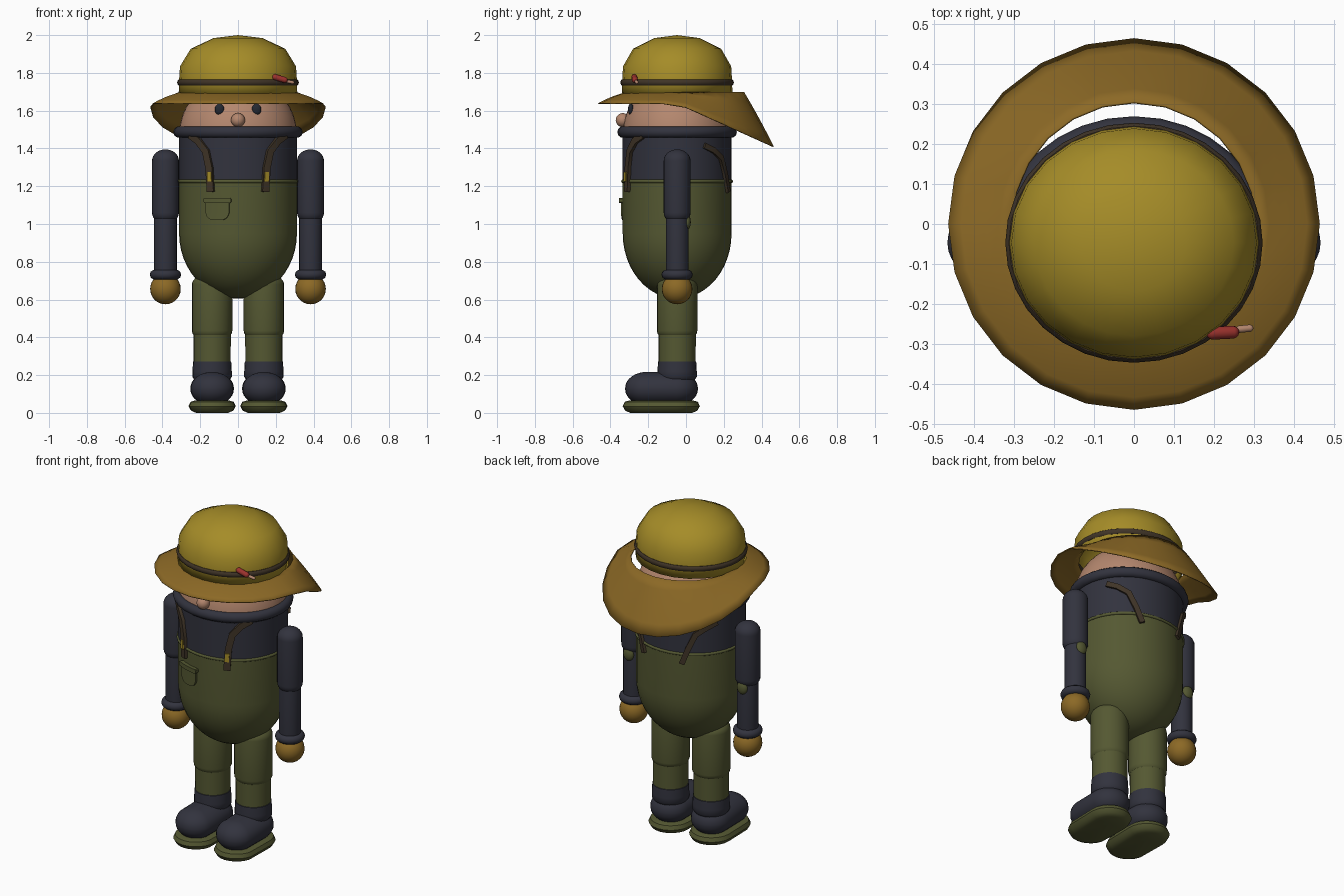
import bpy, bmesh, math
from math import sin, cos, pi, asin, sqrt

if "Cube" in bpy.data.objects:
    bpy.data.objects.remove(bpy.data.objects["Cube"])

def mat(name, r, g, b):
    m = bpy.data.materials.new(name)
    m.diffuse_color = (r, g, b, 1)
    m.use_nodes = True
    m.node_tree.nodes["Principled BSDF"].inputs["Base Color"].default_value = m.diffuse_color
    return m

YELLOW = mat("mustard yellow", .376, .262, .021)
OCHRE = mat("ochre", .262, .141, .019)
NAVY = mat("dark navy", .032, .033, .048)
OLIVE = mat("olive green", .090, .098, .032)
SKIN = mat("skin", .456, .242, .156)
BROWN = mat("dark brown", .050, .034, .020)
RED = mat("red", .328, .032, .026)
EYE = mat("eye black", .018, .022, .032)

RX, RY, CY = .312, .288, -.047      # body cross-section and its centre
RATIO = RY / RX

def finish(name, bm, m, loc=(0, 0, 0), rot=(0, 0, 0), solid=0):
    bmesh.ops.remove_doubles(bm, verts=bm.verts, dist=1e-5)
    bmesh.ops.recalc_face_normals(bm, faces=bm.faces)
    me = bpy.data.meshes.new(name)
    bm.to_mesh(me)
    bm.free()
    ob = bpy.data.objects.new(name, me)
    bpy.context.collection.objects.link(ob)
    me.materials.append(m)
    ob.location, ob.rotation_euler = loc, rot
    bpy.ops.object.select_all(action='DESELECT')
    ob.select_set(True)
    bpy.context.view_layer.objects.active = ob
    bpy.ops.object.shade_smooth_by_angle(angle=math.radians(42))
    if solid:
        s = ob.modifiers.new("thickness", 'SOLIDIFY')
        s.thickness, s.offset = solid, -1
    return ob

def skin_rings(bm, rings, wrap=False):
    """Bridge rows of points into quads; each row is a closed loop."""
    vs = [[bm.verts.new(p) for p in r] for r in rings]
    for a, b in zip(vs, vs[1:] + vs[:1] if wrap else vs[1:]):
        for i in range(len(a)):
            j = (i + 1) % len(a)
            bm.faces.new((a[i], a[j], b[j], b[i]))
    return vs

def lathe(name, prof, m, loc=(0, 0, 0), sy=1, seg=24, wrap=False, rot=(0, 0, 0), solid=0, toe=0):
    bm = bmesh.new()
    skin_rings(bm, [[(r * cos(2 * pi * i / seg), r * sy * sin(2 * pi * i / seg), z)
                     for i in range(seg)] for r, z in prof], wrap)
    for v in bm.verts:                      # stretch the front half forwards
        if v.co.y < -1e-4:
            v.co.y -= toe
    # collapse zero-area pole quads
    bmesh.ops.dissolve_degenerate(bm, edges=bm.edges, dist=1e-6)
    return finish(name, bm, m, loc, rot, solid)

def dome(r, z, h, a0, a1, n=8):
    return [(r * max(0, cos(a0 + (a1 - a0) * i / n)), z + h * sin(a0 + (a1 - a0) * i / n))
            for i in range(n + 1)]

def capsule(r, z0, z1, cap=None):
    c = cap or r
    return dome(r, z0 + c, c, -pi / 2, 0) + dome(r, z1 - c, c, 0, pi / 2)

def ball(name, r, m, loc, sz=1, sy=1):
    return lathe(name, dome(r, 0, r * sz, -pi / 2, pi / 2, 14), m, loc, sy)

def ring(name, R, r, m, loc, sy=1, sz=1, seg=32):
    prof = [(R + r * cos(2 * pi * i / 10), r * sz * sin(2 * pi * i / 10)) for i in range(10)]
    return lathe(name, prof, m, loc, sy, seg, wrap=True)

def body_patch(name, path, m, out, back=False):
    """Plate following the body; path holds (x, z, width)."""
    side = 1 if back else -1
    pts = [(.3 * asin(x / RX), z, w) for x, z, w in path]
    def on_body(s, z, o):
        a = s / .3
        return ((RX + o) * sin(a), CY + side * (RY + o) * cos(a), z)
    rows = []
    for i, (s, z, w) in enumerate(pts):
        p, q = pts[max(i - 1, 0)], pts[min(i + 1, len(pts) - 1)]
        ds, dz = q[0] - p[0], q[1] - p[1]
        l = sqrt(ds * ds + dz * dz)
        us = [w * (k / 4 - .5) for k in range(5)]
        at = lambda u, o: on_body(s - dz / l * u, z + ds / l * u, o)
        rows.append([at(u, out) for u in us] + [at(u, -.01) for u in reversed(us)])
    bm = bmesh.new()
    vs = skin_rings(bm, rows)
    for r in (vs[0], vs[-1]):
        for k in range(4):
            bm.faces.new((r[k], r[k + 1], r[8 - k], r[9 - k]))
    return finish(name, bm, m)

# Body, shirt, collar and head
C = (0, CY, 0)
lathe("overalls", dome(RX, .95, .345, -pi / 2, 0, 12) + [(RX, 1.225)], OLIVE, C, RATIO, 40)
lathe("shirt", [(RX, 1.225), (RX, 1.49), (.2, 1.49)], NAVY, C, RATIO, 40)
lathe("head", dome(RX, 1.475, .305, 0, pi / 2, 10), SKIN, C, RATIO, 40)
ring("bib_hem", RX, .009, OLIVE, (0, CY, 1.226), RATIO)
ring("collar", RX, .031, NAVY, (0, CY, 1.487), RATIO)
ball("nose", .037, SKIN, (0, -.335, 1.55))
for s in (-1, 1):
    ball("eye", .025, EYE, (s * .098, -.292, 1.607), 1.2, .6)

# Pocket
body_patch("pocket", [(-.108, 1.12, .125), (-.108, 1.06, .125), (-.108, 1.04, .11),
                      (-.108, 1.027, .085), (-.108, 1.02, .05)], OLIVE, .012)
body_patch("pocket_flap", [(-.106, 1.138, .13), (-.106, 1.133, .14), (-.106, 1.117, .14),
                           (-.106, 1.112, .13)], OLIVE, .022)

# Hat crown, band and lure
lathe("hat_crown", [(.314, 1.69), (.312, 1.76), (.307, 1.835), (.25, 1.928), (.13, 1.984), (0, 2)],
      YELLOW, C, RATIO * 1.01, 24, solid=.008)
ring("hat_band", .309, .013, BROWN, (0, CY, 1.749), RATIO * 1.01, 1.3)
lathe("lure_body", capsule(.016, -.042, .042), RED, (.222, -.272, 1.77), rot=(0, pi / 2 + .28, .05), seg=12)
lathe("lure_tip", capsule(.009, -.022, .022), SKIN, (.277, -.262, 1.752), rot=(0, pi / 2 + .2, .1), seg=12)

# Hat brim: level in front, drooping behind
bm = bmesh.new()
rows = []
for k in range(6):
    t = k / 5
    row = []
    for i in range(24):
        a = 2 * pi * i / 24
        drop = .06 + .45 * max(0, .465 * sin(a) + .045)
        r = .307 + .158 * t
        row.append((r * cos(a), r * sin(a), 1.70 - drop * t + .025 * t * (1 - t)))
    rows.append(row)
skin_rings(bm, rows)
finish("hat_brim", bm, OCHRE, solid=.006)

for s in (-1, 1):
    # Straps and buckles
    body_patch("front_strap", [(s * .245, 1.47, .036), (s * .205, 1.44, .036), (s * .165, 1.385, .036),
                               (s * .148, 1.30, .036), (s * .140, 1.17, .036)], BROWN, .018)
    body_patch("buckle", [(s * .143, 1.275, .022), (s * .141, 1.225, .022)], YELLOW, .025)
    body_patch("back_strap", [(s * .272, 1.415, .03), (s * .235, 1.39, .03), (s * .19, 1.35, .03),
                              (s * .155, 1.26, .03), (s * .125, 1.17, .03)], BROWN, .015, True)
    # Arms
    ax = s * .384
    lathe("upper_arm", capsule(.071, 1.0, 1.395, .06), NAVY, (ax, CY, 0))
    lathe("forearm", capsule(.06, .66, 1.10), NAVY, (ax, CY, 0))
    ring("cuff", .057, .026, NAVY, (ax, CY, .732), seg=24)
    ball("hand", .081, OCHRE, (ax, CY, .656))
    ball("elbow_patch", .034, OLIVE, (ax, .005, 1.01), 1.2, .6)
    # Legs
    lx = s * .137
    lathe("thigh", capsule(.107, .375, .74, .06), OLIVE, (lx, CY, 0))
    lathe("shin", [(.099, .42), (.098, .24)], OLIVE, (lx, CY, 0))
    # Boots
    lathe("boot_shaft", [(.09, .277), (.101, .272), (.104, .22), (.104, .19), (.09, .17), (.06, .15)],
          NAVY, (lx, CY, 0))
    lathe("boot_foot", capsule(.115, .04, .217, .085), NAVY, (lx, -.052, 0), toe=.155)
    lathe("boot_sole", [(0, .004), (.085, .0), (.112, .012), (.125, .035), (.115, .058), (.09, .066), (0, .066)],
          OLIVE, (lx, -.052, 0), toe=.158)
